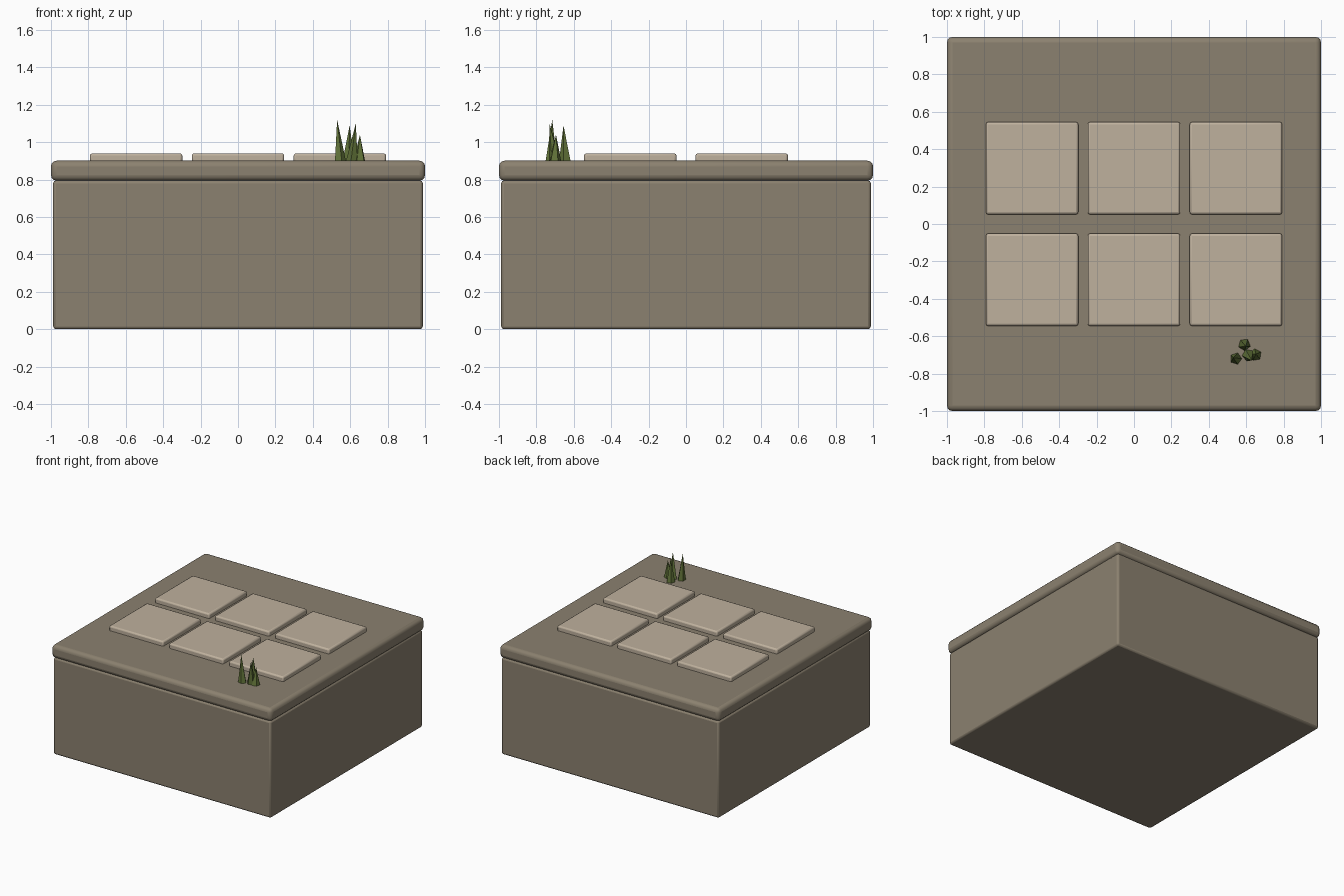
import bpy, bmesh
from mathutils import Vector
from math import radians, cos, sin, tau

if "Cube" in bpy.data.objects:
    bpy.data.objects.remove(bpy.data.objects["Cube"])


def material(name, color):
    m = bpy.data.materials.new(name)
    m.diffuse_color = (*color, 1)
    m.use_nodes = True
    m.node_tree.nodes["Principled BSDF"].inputs["Base Color"].default_value = m.diffuse_color
    return m


stone = material("stone", (0.26, 0.22, 0.16))
paver = material("pale_stone", (0.52, 0.44, 0.34))
green = material("grass", (0.12, 0.17, 0.04))


def block(name, center, size, bevel, segments, mat):
    bpy.ops.mesh.primitive_cube_add(size=1, location=center)
    ob = bpy.context.object
    ob.name = name
    ob.scale = size
    bpy.ops.object.transform_apply(location=False, rotation=False, scale=True)
    b = ob.modifiers.new("bevel", "BEVEL")
    b.width, b.segments = bevel, segments
    ob.data.materials.append(mat)
    bpy.ops.object.shade_smooth_by_angle(angle=radians(40))
    return ob


# Body and overhanging cap slab
block("base_block", (0, 0, 0.3975), (1.976, 1.976, 0.795), 0.015, 2, stone)
block("cap_slab", (0, 0, 0.8475), (2, 2, 0.107), 0.03, 3, stone)

# Two rows of three raised paving tiles
for row, y in enumerate((-0.298, 0.298)):
    for col, x in enumerate((-0.545, 0, 0.545)):
        block(f"tile_{row}_{col}", (x, y, 0.91), (0.494, 0.494, 0.06), 0.012, 2, paver)

# Tuft of five-sided grass spikes: base centre, leaning tip, radius
blades = [((0.545, -0.72), (0.53, -0.715, 1.12), 0.033),
          ((0.59, -0.645), (0.597, -0.655, 1.09), 0.034),
          ((0.61, -0.70), (0.63, -0.73, 1.10), 0.034),
          ((0.65, -0.70), (0.652, -0.695, 1.04), 0.034)]
for i, ((x, y), tip, r) in enumerate(blades):
    bm = bmesh.new()
    ring = [bm.verts.new((x + r * cos(tau * k / 5 + i), y + r * sin(tau * k / 5 + i), 0.895))
            for k in range(5)]
    top = bm.verts.new(Vector(tip))
    bm.faces.new(ring[::-1])
    for k in range(5):
        bm.faces.new((ring[k], ring[(k + 1) % 5], top))
    me = bpy.data.meshes.new(f"grass_blade_{i}")
    bm.to_mesh(me)
    bm.free()
    me.materials.append(green)
    bpy.context.collection.objects.link(bpy.data.objects.new(me.name, me))
